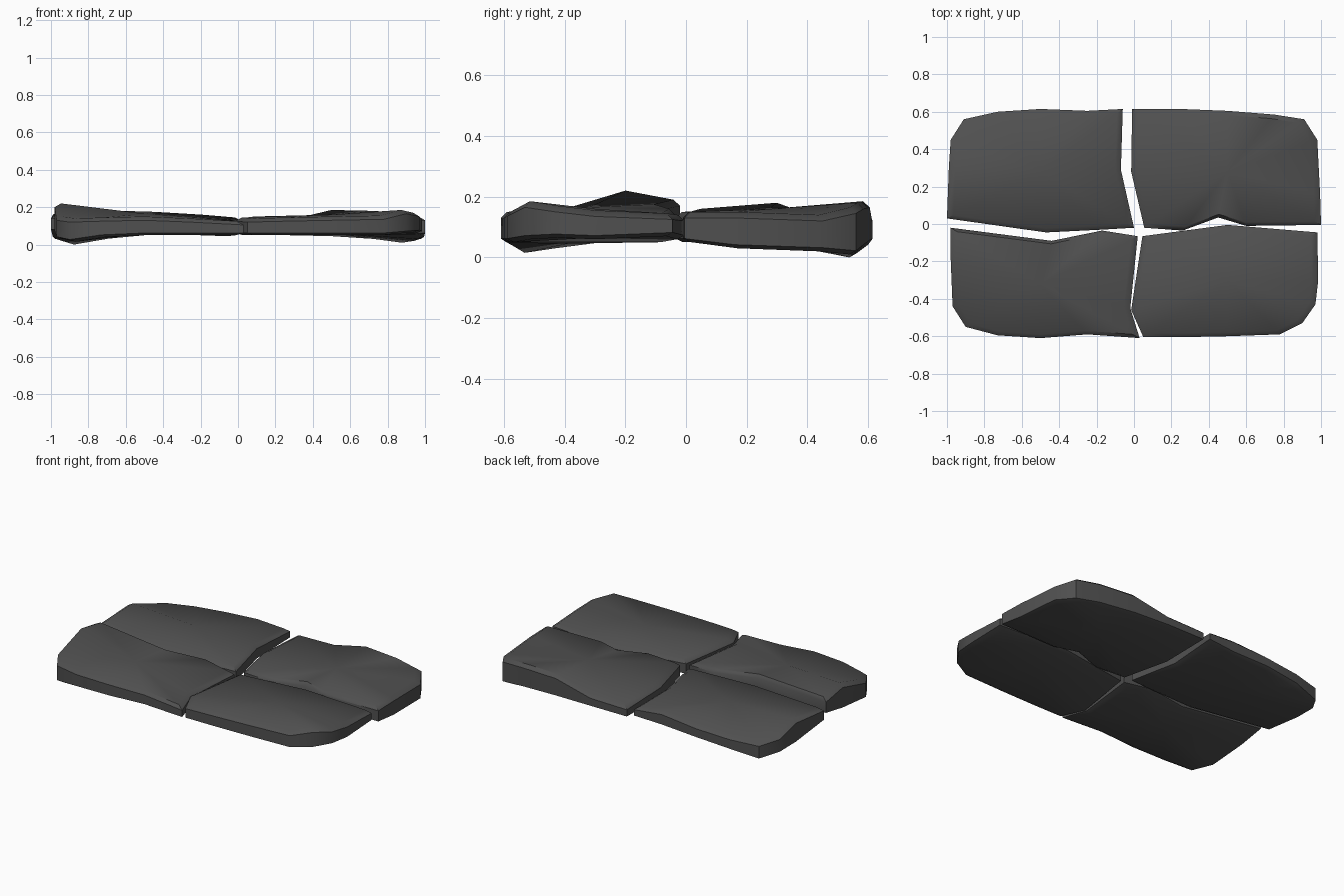
import bpy, bmesh
from mathutils import Vector


def slab(name, rim, top_mid, bottom_mid):
    """Stone slab from a rim of (x, y, top z, bottom z), with rounded edges."""
    bm = bmesh.new()
    n = len(rim)
    c = Vector((top_mid[0], top_mid[1], 0))

    def ring(f, z_of):
        out = []
        for x, y, t, b in rim:
            p = c + (Vector((x, y, 0)) - c) * f
            out.append(bm.verts.new((p.x, p.y, z_of(t, b))))
        return out

    rings = [ring(0.92, lambda t, b: b),
             ring(1.0, lambda t, b: b + 0.012),
             ring(1.0, lambda t, b: t - 0.02),
             ring(0.93, lambda t, b: t)]
    for lo, hi in zip(rings, rings[1:]):
        for i in range(n):
            j = (i + 1) % n
            bm.faces.new((lo[i], lo[j], hi[j], hi[i]))
    # fans closing the top and the underside
    for loop, mid in ((rings[0], bottom_mid), (rings[-1], top_mid)):
        v = bm.verts.new(mid)
        for i in range(n):
            bm.faces.new((loop[i], loop[(i + 1) % n], v))
    bmesh.ops.recalc_face_normals(bm, faces=bm.faces)
    for f in bm.faces:
        f.smooth = True
    for e in bm.edges:
        if e.is_manifold and e.calc_face_angle(0) > 0.75:
            e.smooth = False
    me = bpy.data.meshes.new(name)
    bm.to_mesh(me)
    bm.free()
    ob = bpy.data.objects.new(name, me)
    bpy.context.collection.objects.link(ob)
    # dark stone
    me.materials.append(stone)


stone = bpy.data.materials.new("dark_stone")
stone.diffuse_color = (0.08, 0.08, 0.08, 1)

# back left slab: outer corner dips to the ground
slab("back_left_slab", [
    (-1.0, 0.03, .16, .07), (-.99, .3, .18, .03), (-.98, .45, .13, .02),
    (-.91, .56, .11, .0), (-.73, .60, .12, .03), (-.5, .615, .135, .05),
    (-.25, .605, .155, .06), (-.06, .615, .14, .07), (-.07, .29, .15, .055),
    (0, -.02, .14, .05), (-.17, -.03, .14, .05), (-.47, -.045, .14, .055)],
    (-.5, .28, .165), (-.5, .28, .065))

# back right slab: back edge lifts
slab("back_right_slab", [
    (-.01, .615, .125, .05), (.25, .615, .13, .05), (.5, .605, .185, .045),
    (.75, .585, .18, .03), (.91, .56, .165, .01), (.98, .45, .14, .02),
    (.995, .16, .15, .03), (1.0, -.005, .15, .05), (.6, -.01, .15, .05),
    (.45, .035, .15, .05), (.26, -.035, .15, .05), (.055, -.02, .15, .05),
    (-.015, .28, .14, .05)],
    (.5, .28, .16), (.5, .28, .06))

# front left slab: left end is the highest point
slab("front_left_slab", [
    (-.98, -.02, .19, .09), (-.44, -.09, .175, .07), (-.17, -.035, .16, .06),
    (.02, -.065, .145, .05), (-.02, -.45, .135, .045), (.03, -.61, .125, .05),
    (-.25, -.59, .14, .05), (-.5, -.61, .15, .05), (-.73, -.595, .145, .04),
    (-.9, -.55, .14, .015), (-.97, -.44, .15, .03), (-.98, -.19, .22, .06)],
    (-.5, -.32, .165), (-.5, -.32, .06))

# front right slab: outer front corner lifts
slab("front_right_slab", [
    (.045, -.065, .145, .05), (.5, -.005, .14, .06), (.98, -.045, .145, .07),
    (.985, -.3, .155, .06), (.97, -.43, .17, .065), (.9, -.53, .185, .06),
    (.78, -.59, .155, .05), (.5, -.6, .15, .05), (.25, -.605, .145, .05),
    (.05, -.605, .14, .05), (-.015, -.46, .145, .05)],
    (.5, -.3, .16), (.5, -.3, .065))
